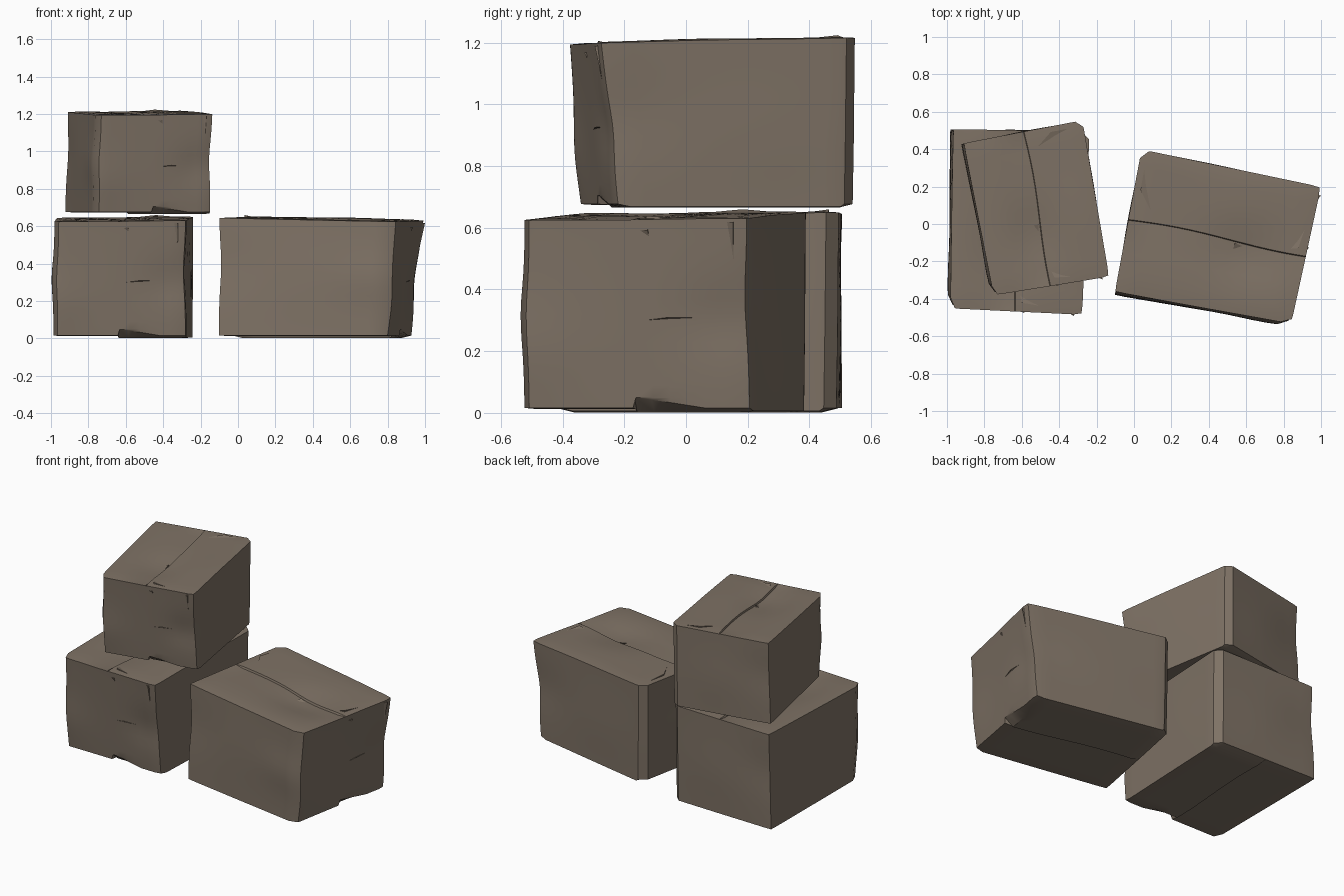
import bpy, bmesh, math
from mathutils import Vector

if "Cube" in bpy.data.objects:
    bpy.data.objects.remove(bpy.data.objects["Cube"])

card = bpy.data.materials.new("cardboard brown")
card.diffuse_color = (0.21, 0.168, 0.13, 1)
card.use_nodes = True
card.node_tree.nodes["Principled BSDF"].inputs["Base Color"].default_value = card.diffuse_color

# Crumpled box corners (x, y, z): front-left, front-right, back-right, back-left
BOTTOM = [(-.358, -.430, .012), (.370, -.415, .012), (.366, .492, .012), (-.395, .480, .012)]
TOP = [(-.350, -.476, .628), (.374, -.480, .634), (.370, .500, .654), (-.378, .482, .648)]

# Corner crush, by the sign of x and y
CRUSH = {(-1, -1): (.024, .002), (1, -1): (.004, .008), (1, 1): (.002, .040), (-1, 1): (.002, .002)}

# Dents and bulges: centre in -1..1 box space, push vector, radius
DENTS = [
    ((1, -1, .1), (-.012, .006, 0), .5),
    ((.75, -1, -.1), (0, .012, 0), .35),
    ((-1, -.75, 0), (-.012, 0, 0), .4),
    ((-1, -1, -.4), (0, -.012, 0), .5),
    ((-1, 1, .2), (.008, -.010, 0), .5),
    ((-1, .1, 0), (-.005, 0, 0), .7),
    ((1, .2, -.2), (.004, 0, 0), .6),
    ((.1, 1, -.2), (0, .006, 0), .6),
    ((-.15, -.35, 1), (0, 0, -.022), .4),
    ((.55, -.2, 1), (0, 0, .006), .5),
]


def bilinear(c, u, v):
    c = [Vector(p) for p in c]
    return c[0].lerp(c[1], u).lerp(c[3].lerp(c[2], u), v)


def crumple(p):
    """Map a point of the -1..1 cube onto the crumpled box."""
    x, y, z = p
    u, v, w = (x + 1) / 2, (y + 1) / 2, (z + 1) / 2
    q = bilinear(BOTTOM, u, v).lerp(bilinear(TOP, u, v), w)
    for c, push, r in DENTS:
        d2 = (Vector(p) - Vector(c)).length_squared
        q += Vector(push) * math.exp(-d2 / (r * r))
    # crushed vertical corners
    if abs(x) > .99 and abs(y) > .99:
        sx, sy = round(x), round(y)
        q.x -= sx * CRUSH[sx, sy][0]
        q.y -= sy * CRUSH[sx, sy][1]
    # slightly softened rims
    if abs(z) > .99 and (abs(x) > .99 or abs(y) > .99):
        q.z -= math.copysign(.004, z)
    # overlapping flaps meet along a wavy centre seam
    if abs(z) > .99 and abs(x) < .3:
        q.x += .012 * math.sin(2.6 * y + .4) * (1 - abs(x) / .3)
    if z > .99 and -.6 < x < .01 and abs(y) < .99:
        q.z -= .012 * (1 + x / .6)
    if z < -.99 and x > .01 and abs(y) < .99:
        q.z -= .010
    # lifted flap edge at the bottom of the front
    if z < -.99 and y < -.9 and 0 < x < .6:
        q.z += .035 * (1 - x / .6)
    return q


def add_panel(bm, axis, side, lists):
    """One side of the box as a grid of faces."""
    a, b = [i for i in range(3) if i != axis]
    rows = []
    for s in lists[a]:
        row = []
        for t in lists[b]:
            p = [0, 0, 0]
            p[axis], p[a], p[b] = side, s, t
            row.append(bm.verts.new(crumple(p)))
        rows.append(row)
    for r0, r1 in zip(rows, rows[1:]):
        for i in range(len(r0) - 1):
            bm.faces.new((r0[i], r1[i], r1[i + 1], r0[i + 1]))


def add_tear(bm, pts, normal, lift):
    """Small raised wedge of torn card lying on a side."""
    n = Vector(normal)
    base = [bm.verts.new(crumple(p) - n * .004) for p in pts]
    tip = bm.verts.new(crumple(pts[2]) + n * lift)
    a, b, c = base
    for f in ((a, b, c), (a, b, tip), (b, c, tip), (c, a, tip)):
        bm.faces.new(f)


# Box shell, with extra rows by the corners and the seam
steps = [-1, -.88, -.75, -.6, -.45, -.3, -.15, 0, .15, .3, .45, .6, .75, .88, 1]
seam_steps = sorted(steps + [.012])
lists = [seam_steps, steps, steps]
bm = bmesh.new()
for axis in range(3):
    for side in (-1, 1):
        add_panel(bm, axis, side, lists)
bmesh.ops.remove_doubles(bm, verts=bm.verts, dist=.0004)

# Tears: front slit, front nick, corner split, top puncture, ends of the seam
FRONT, UP = (0, -1, 0), (0, 0, 1)
TEARS = [
    ([(-.05, -1, -.09), (.70, -1, -.05), (.30, -1, -.04)], FRONT, .007),
    ([(.02, -1, .87), (.13, -1, .78), (.12, -1, .88)], FRONT, .009),
    ([(.80, -1, .95), (.89, -1, .35), (.88, -1, .95)], FRONT, .012),
    ([(-.14, -.20, 1), (-.04, -.32, 1), (-.02, -.20, 1)], UP, .012),
    ([(.0, -.62, 1), (.42, -.93, 1), (.10, -.90, 1)], UP, .008),
    ([(.05, .70, 1), (.80, .93, 1), (.45, .93, 1)], UP, .008),
]
for pts, n, lift in TEARS:
    add_tear(bm, pts, n, lift)
bmesh.ops.recalc_face_normals(bm, faces=bm.faces)
mesh = bpy.data.meshes.new("cardboard_box")
bm.to_mesh(mesh)
bm.free()
mesh.materials.append(card)

# Three boxes: name, position, turn in degrees, scale
for name, loc, turn, size in (
    ("lower_left_box", (-.62, .01, 0), -2.5, (.975, 1, 1)),
    ("lower_right_box", (.45, -.080, 0), 78, (1.035, 1, 1)),
    ("upper_box", (-.52, .075, .663), 9.5, (.865, .865, .85)),
):
    ob = bpy.data.objects.new(name, mesh.copy())
    ob.location = loc
    ob.rotation_euler.z = math.radians(turn)
    ob.scale = size
    bpy.context.collection.objects.link(ob)
    bpy.ops.object.select_all(action='DESELECT')
    ob.select_set(True)
    bpy.context.view_layer.objects.active = ob
    bpy.ops.object.shade_smooth_by_angle(angle=math.radians(30))
